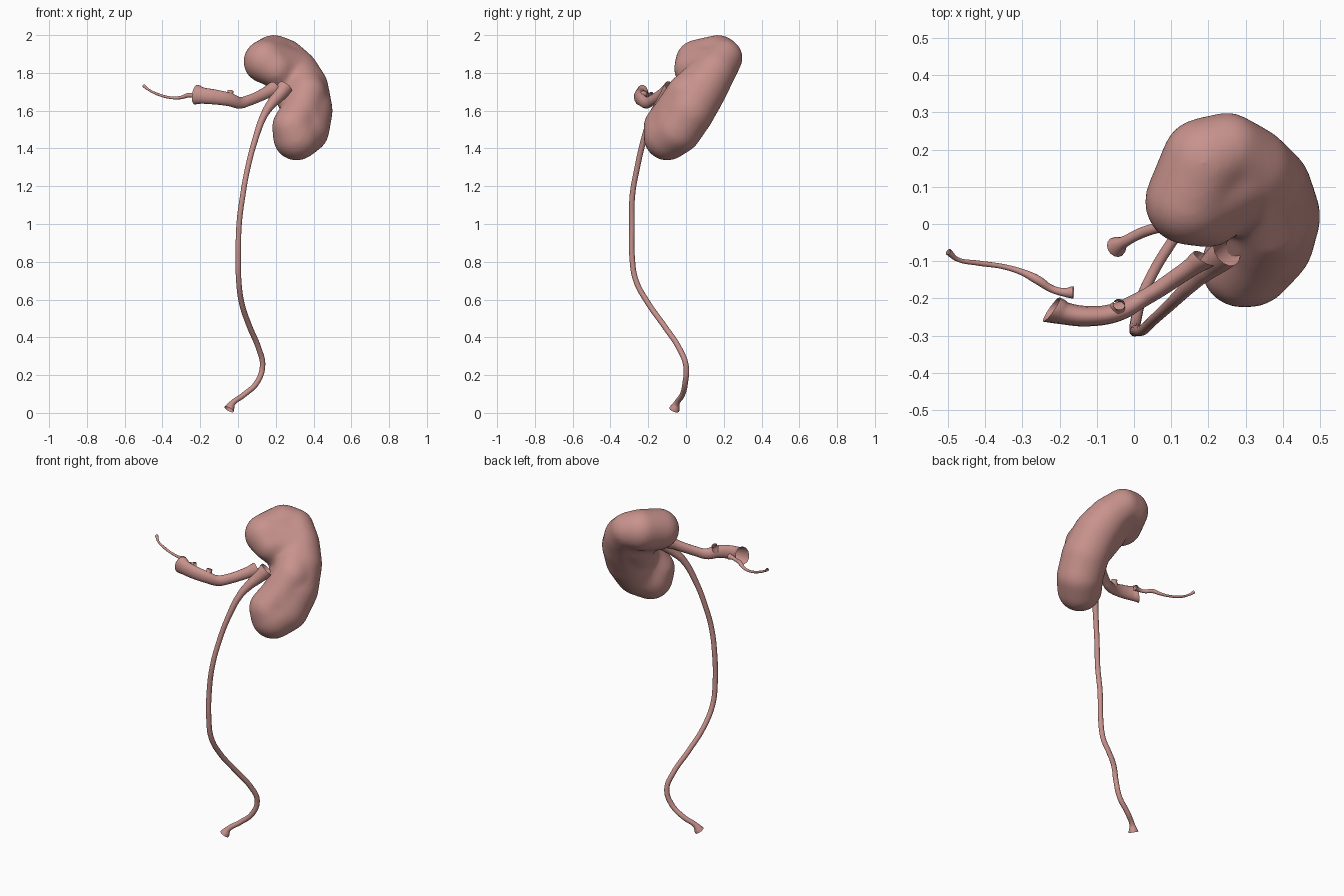
import bpy
import bmesh
from mathutils import Matrix, Vector

if "Cube" in bpy.data.objects:
    bpy.data.objects.remove(bpy.data.objects["Cube"])

# One tissue colour for everything
TISSUE = (0.58, 0.29, 0.265, 1)
mat = bpy.data.materials.new("pink tissue")
mat.use_nodes = True
mat.diffuse_color = TISSUE
bsdf = mat.node_tree.nodes["Principled BSDF"]
bsdf.inputs["Base Color"].default_value = TISSUE
bsdf.inputs["Roughness"].default_value = 0.6


def tube(name, points, squash=1.0):
    """Open smooth tube through (x, y, z, radius) points, thinned along y."""
    curve = bpy.data.curves.new(name, "CURVE")
    curve.dimensions = "3D"
    curve.bevel_depth = 1
    curve.bevel_resolution = 5
    curve.resolution_u = 8
    curve.use_fill_caps = False
    spline = curve.splines.new("BEZIER")
    spline.bezier_points.add(len(points) - 1)
    spline.radius_interpolation = "CARDINAL"
    for bp, (x, y, z, r) in zip(spline.bezier_points, points):
        bp.co = (x, y / squash, z)
        bp.radius = r
        bp.handle_left_type = bp.handle_right_type = "AUTO"
    obj = bpy.data.objects.new(name, curve)
    obj.scale.y = squash
    bpy.context.collection.objects.link(obj)
    curve.materials.append(mat)
    bpy.ops.object.select_all(action="DESELECT")
    obj.select_set(True)
    bpy.context.view_layer.objects.active = obj
    bpy.ops.object.convert(target="MESH")
    bpy.ops.object.shade_smooth()


# Kidney: swellings (x, y, z, radius) joined by sphere chains, fused into one skin
lobe = {
    "medial": (0.145, 0.06, 1.86, 0.112), "crown": (0.19, 0.17, 1.885, 0.112),
    "rear": (0.25, 0.2, 1.88, 0.096), "shoulder": (0.31, 0.15, 1.81, 0.11),
    "flank": (0.35, 0.09, 1.72, 0.125), "side": (0.37, 0.02, 1.6, 0.128),
    "low_side": (0.355, -0.045, 1.5, 0.125), "foot": (0.31, -0.1, 1.46, 0.12),
    "low_lip": (0.29, -0.115, 1.515, 0.106), "front_lip": (0.335, -0.06, 1.6, 0.1),
    "top_lip": (0.2, 0.03, 1.82, 0.09), "front_side": (0.365, 0, 1.69, 0.1),
    "back_web": (0.27, 0.1, 1.75, 0.1), "low_web": (0.3, 0.04, 1.66, 0.09),
}
chains = [
    "medial crown rear shoulder flank side low_side foot low_lip front_lip",
    "medial top_lip back_web low_web front_lip side",
    "shoulder front_side front_lip low_side",
    "medial shoulder top_lip crown",
]
STEPS = 5
SKIN = 0.006
bm = bmesh.new()
for chain in chains:
    names = chain.split()
    for a, b in zip(names, names[1:]):
        for i in range(STEPS + 1):
            x, y, z, r = Vector(lobe[a]).lerp(Vector(lobe[b]), i / STEPS)
            bmesh.ops.create_icosphere(bm, subdivisions=3, radius=r + SKIN,
                                       matrix=Matrix.Translation((x, y, z)))
mesh = bpy.data.meshes.new("kidney")
bm.to_mesh(mesh)
bm.free()
mesh.materials.append(mat)
kidney = bpy.data.objects.new("kidney", mesh)
bpy.context.collection.objects.link(kidney)
fuse = kidney.modifiers.new("fuse", "REMESH")
fuse.mode = "VOXEL"
fuse.voxel_size = 0.011
fuse.use_smooth_shade = True
relax = kidney.modifiers.new("relax", "SMOOTH")
relax.factor = 0.5
relax.iterations = 25

# Ureter: flared foot, long S-bend, widening into an open cup at the hilum
R = 0.0145
tube("ureter", [
    (-0.048, -0.062, 0.018, 0.028), (-0.03, -0.05, 0.05, 0.016),
    (0.03, -0.02, 0.095, R), (0.1, -0.004, 0.16, R), (0.13, 0, 0.25, R),
    (0.11, -0.035, 0.34, R), (0.06, -0.115, 0.46, R), (0.02, -0.2, 0.58, R),
    (0.004, -0.265, 0.7, R), (0.002, -0.285, 0.82, R), (0.006, -0.286, 1.0, R),
    (0.025, -0.284, 1.15, R), (0.048, -0.262, 1.28, R),
    (0.092, -0.222, 1.45, 0.016), (0.14, -0.175, 1.58, 0.02),
    (0.18, -0.135, 1.64, 0.027), (0.215, -0.105, 1.68, 0.035),
    (0.25, -0.075, 1.725, 0.042)])

# Wide vessel, oval in section, flared at the hilum, with a small side stub
tube("vein", [
    (-0.222, -0.23, 1.685, 0.053), (-0.19, -0.24, 1.68, 0.044),
    (-0.12, -0.248, 1.672, 0.04), (-0.05, -0.238, 1.66, 0.036),
    (0.01, -0.208, 1.642, 0.031), (0.06, -0.18, 1.655, 0.029),
    (0.12, -0.14, 1.68, 0.03), (0.16, -0.113, 1.7, 0.033),
    (0.19, -0.092, 1.715, 0.04)], squash=0.68)
tube("vein_stub", [
    (-0.045, -0.232, 1.67, 0.026), (-0.042, -0.222, 1.69, 0.018),
    (-0.04, -0.216, 1.704, 0.016)])

# Thin vessel trailing away to the model's right
tube("artery", [
    (-0.499, -0.075, 1.732, 0.009), (-0.475, -0.095, 1.712, 0.006),
    (-0.42, -0.105, 1.685, 0.007), (-0.35, -0.115, 1.668, 0.007),
    (-0.3, -0.13, 1.67, 0.009), (-0.26, -0.15, 1.682, 0.012),
    (-0.22, -0.175, 1.676, 0.01), (-0.185, -0.184, 1.68, 0.012),
    (-0.163, -0.184, 1.682, 0.017)])
